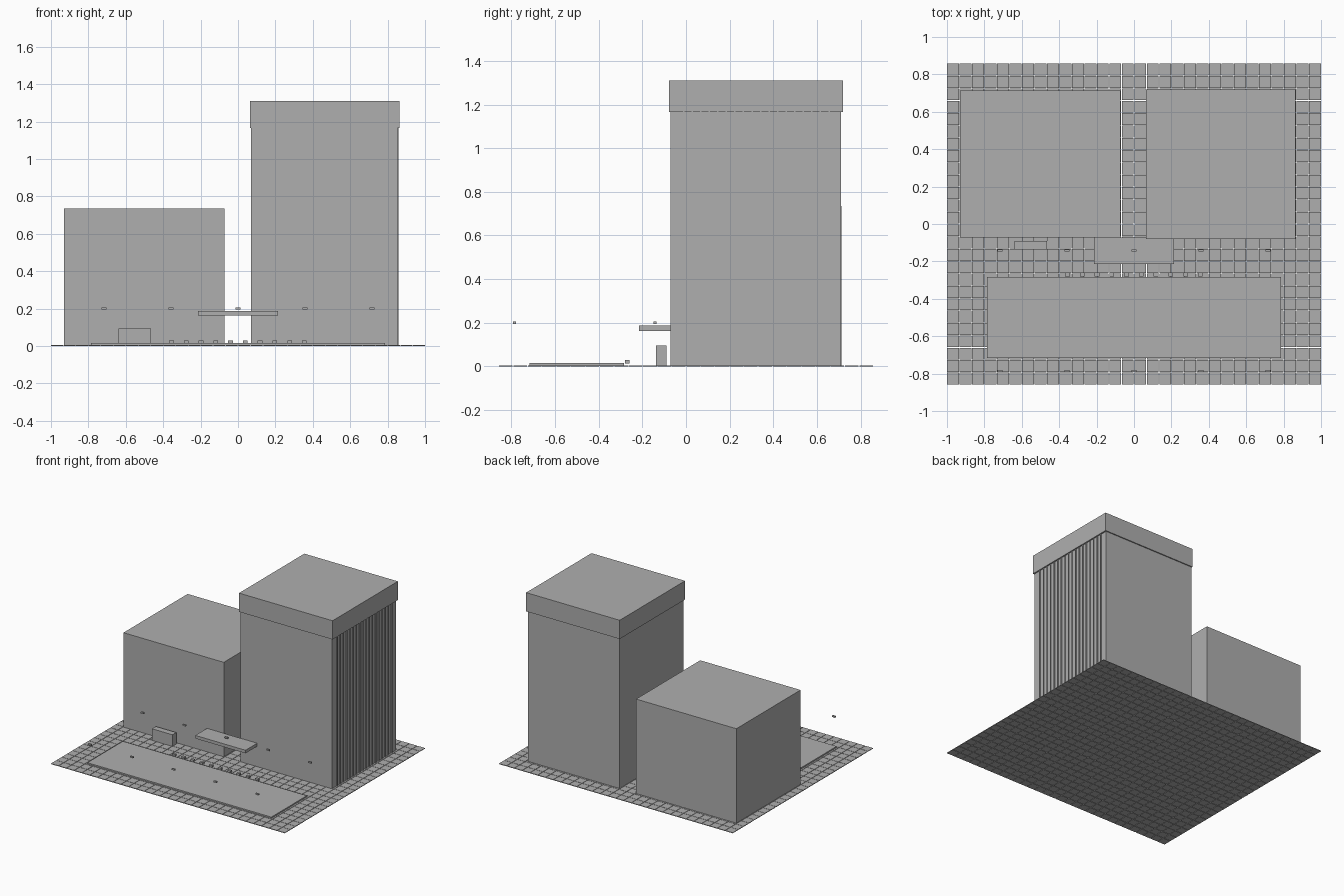
import bpy

default = bpy.data.objects.get("Cube")
if default:
    bpy.data.objects.remove(default, do_unlink=True)

# One concrete grey for everything
concrete = bpy.data.materials.new("concrete_grey")
concrete.use_nodes = True
GREY = (0.43, 0.43, 0.43, 1)
concrete.diffuse_color = GREY
concrete.node_tree.nodes["Principled BSDF"].inputs["Base Color"].default_value = GREY


def box(name, x, y, z):
    """Box spanning the (low, high) ranges on each axis."""
    spans = (x, y, z)
    bpy.ops.mesh.primitive_cube_add(size=1)
    obj = bpy.context.object
    obj.name = name
    obj.location = [(a + b) / 2 for a, b in spans]
    obj.scale = [b - a for a, b in spans]
    bpy.ops.object.transform_apply(location=True, rotation=False, scale=True)
    obj.data.materials.append(concrete)
    return obj


def around(centre, size):
    return (centre - size / 2, centre + size / 2)


def repeat(obj, count, offset):
    """Repeat the part at a constant offset."""
    arr = obj.modifiers.new("repeat", 'ARRAY')
    arr.count = count
    arr.use_relative_offset = False
    arr.use_constant_offset = True
    arr.constant_offset_displace = offset
    return obj


# Paved ground: a grid of square tiles with narrow joints
COLS, ROWS, HALF_X, HALF_Y, JOINT = 30, 26, 1.0, 0.857, 0.003
step_x = (2 * HALF_X + JOINT) / COLS
step_y = (2 * HALF_Y + JOINT) / ROWS
tile = box("paving_tiles", (-HALF_X, -HALF_X + step_x - JOINT),
           (-HALF_Y, -HALF_Y + step_y - JOINT), (0, 0.005))
repeat(tile, COLS, (step_x, 0, 0))
repeat(tile, ROWS, (0, step_y, 0))

# Buildings
box("low_block", (-0.93, -0.072), (-0.071, 0.713), (0.003, 0.735))
box("tower_shaft", (0.07, 0.853), (-0.071, 0.711), (0.003, 1.167))
box("tower_cap", (0.064, 0.864), (-0.079, 0.719), (1.165, 1.31))

# Vertical fins down one side of the tower
fin = box("tower_fins", (0.85, 0.859), around(-0.011, 0.007), (0.003, 1.165))
repeat(fin, 18, (0, 0.0392, 0))

# Entrance canopy and sign block
box("entrance_canopy", (-0.215, 0.215), (-0.215, -0.072), (0.163, 0.187))
box("sign_block", (-0.64, -0.465), (-0.137, -0.09), (0.003, 0.095))

# Raised plaza slab and the row of blocks behind it
box("plaza_slab", (-0.787, 0.787), (-0.717, -0.283), (0.003, 0.015))
seat = box("plaza_blocks", around(-0.356, 0.025), around(-0.27, 0.02), (0.014, 0.029))
repeat(seat, 10, (0.079, 0, 0))

# Two rows of lamp heads
for label, y in (("front", -0.786), ("rear", -0.142)):
    lamp = box(label + "_lamp_heads", around(-0.716, 0.025), around(y, 0.012), (0.195, 0.206))
    repeat(lamp, 5, (0.358, 0, 0))
